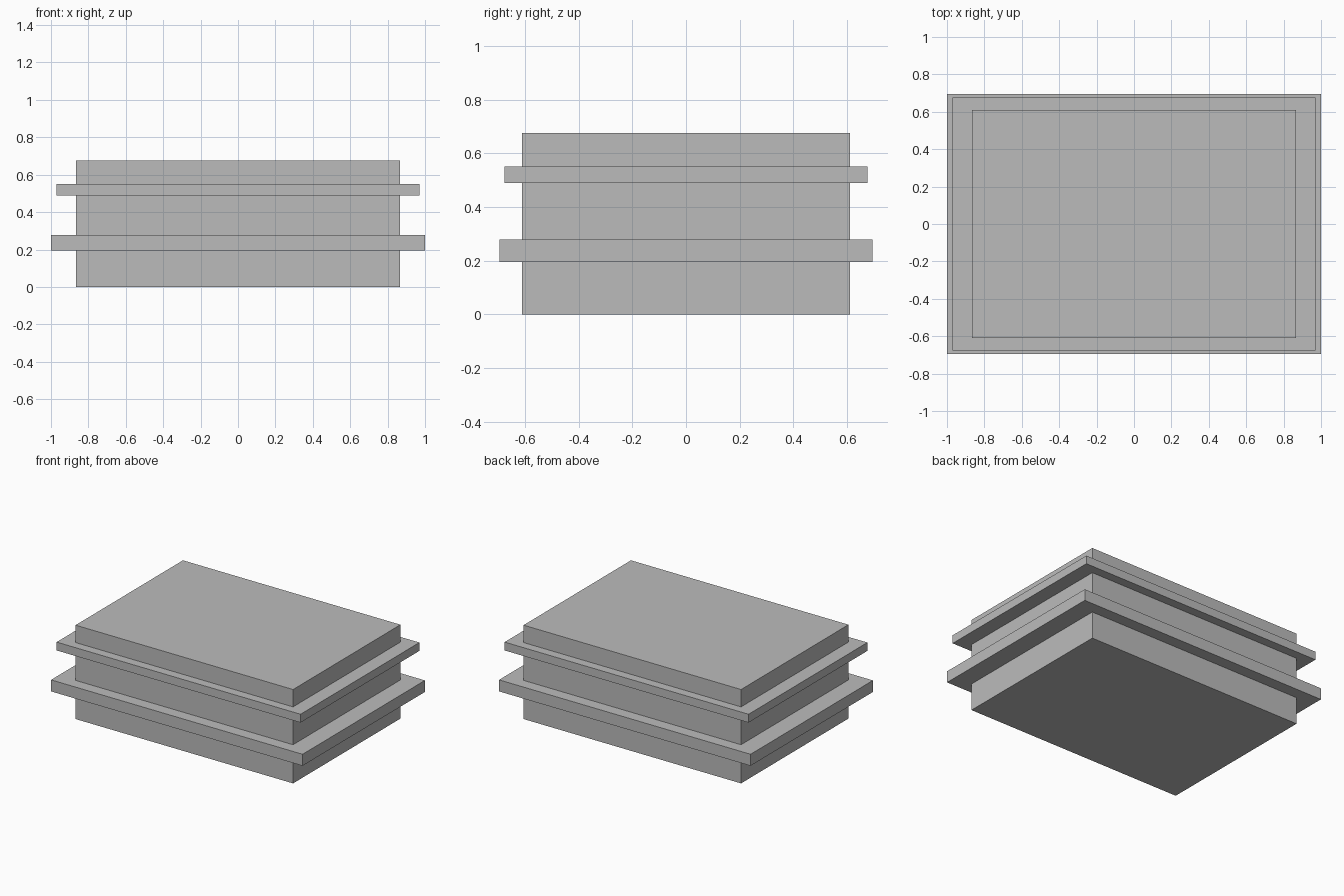
import bpy

cube = bpy.data.objects.get("Cube")
if cube:
    bpy.data.objects.remove(cube, do_unlink=True)

# One plain grey for every part
grey = bpy.data.materials.new("plain grey")
grey.use_nodes = True
colour = (0.5, 0.5, 0.5, 1)
grey.diffuse_color = colour
grey.node_tree.nodes["Principled BSDF"].inputs["Base Color"].default_value = colour


def box(name, width, depth, bottom, top):
    """Centred box between two heights."""
    bpy.ops.mesh.primitive_cube_add(size=1, location=(0, 0, (bottom + top) / 2))
    obj = bpy.context.object
    obj.name = name
    obj.scale = (width, depth, top - bottom)
    bpy.ops.object.transform_apply(location=False, rotation=False, scale=True)
    obj.data.materials.append(grey)
    return obj


# Main block with two projecting bands around it
box("main_block", 1.73, 1.22, 0, 0.675)
box("lower_band", 2.0, 1.39, 0.195, 0.278)
box("upper_band", 1.94, 1.35, 0.49, 0.55)
